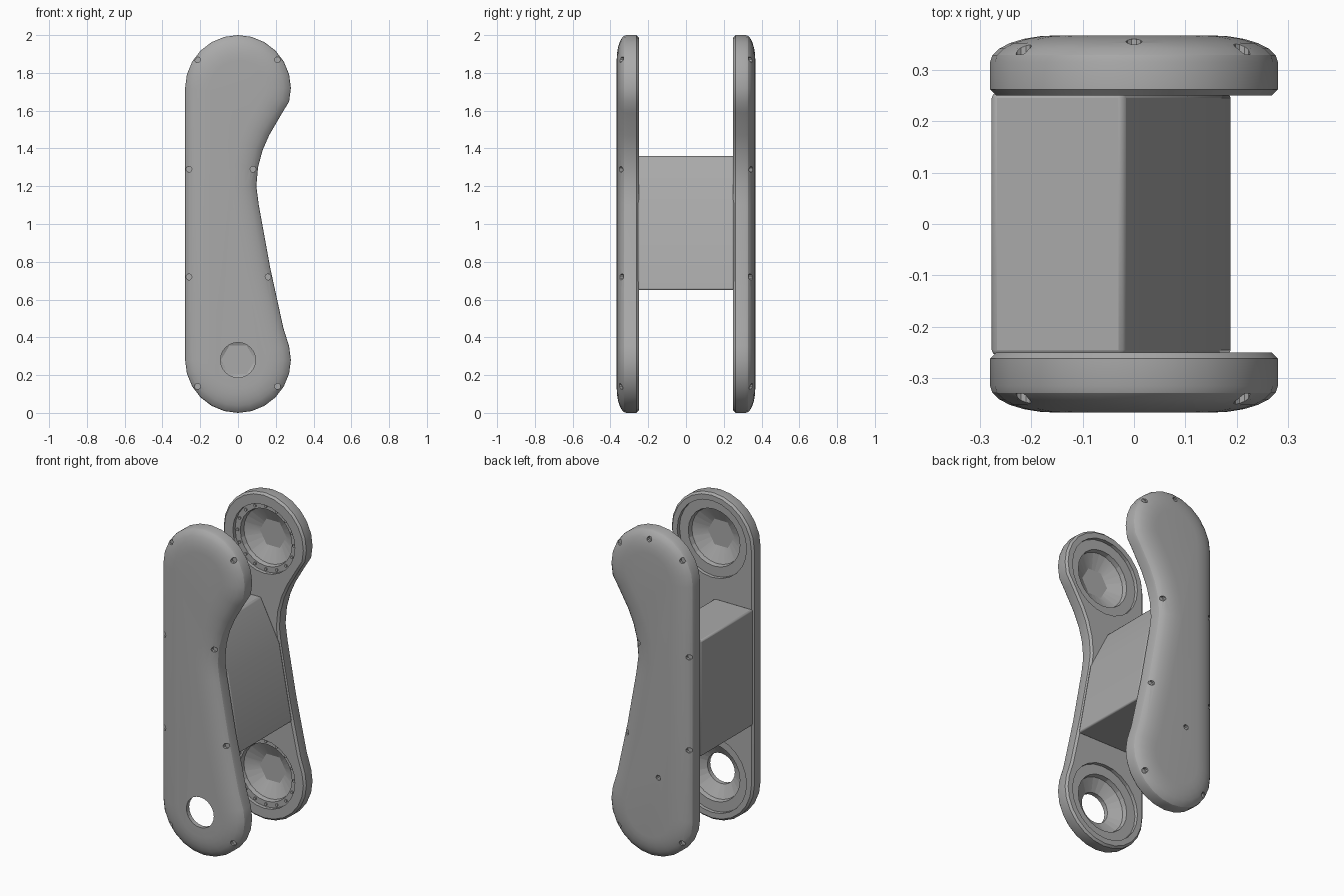
import bpy, bmesh, math
from mathutils import Vector

cube = bpy.data.objects.get("Cube")
if cube:
    bpy.data.objects.remove(cube, do_unlink=True)

grey = bpy.data.materials.new("mid grey")
grey.use_nodes = True
COLOUR = (0.4, 0.4, 0.4, 1)
grey.diffuse_color = COLOUR
grey.node_tree.nodes["Principled BSDF"].inputs["Base Color"].default_value = COLOUR

INNER, SIDE, OUTER = 0.25, 0.315, 0.367   # plate depths measured from the middle
LOW, HIGH, R = 0.28, 1.72, 0.28           # joint heights and end radius


def finish(bm, name):
    bmesh.ops.recalc_face_normals(bm, faces=bm.faces)
    mesh = bpy.data.meshes.new(name)
    bm.to_mesh(mesh)
    bm.free()
    mesh.materials.append(grey)
    ob = bpy.data.objects.new(name, mesh)
    bpy.context.collection.objects.link(ob)
    return ob


def skin(bm, rings):
    """Join rings of points into a closed solid."""
    loops = [[bm.verts.new(p) for p in ring] for ring in rings]
    n = len(loops[0])
    for a, b in zip(loops, loops[1:]):
        for i in range(n):
            bm.faces.new((a[i], a[(i + 1) % n], b[(i + 1) % n], b[i]))
    bm.faces.new(loops[0])
    bm.faces.new(loops[-1])


def arc(z, start, end, steps=12):
    angles = [math.radians(start + (end - start) * i / steps) for i in range(steps + 1)]
    return [Vector((R * math.cos(a), z + R * math.sin(a))) for a in angles]


# Side outline, counter-clockwise: lower end, straight edge, upper end, waist
waist = [(0.24, 0.45), (0.17, 0.77), (0.11, 1.1), (0.097, 1.2), (0.106, 1.3),
         (0.13, 1.39), (0.165, 1.47), (0.235, 1.59)]
OUTLINE = arc(LOW, -180, 15, 13) + [Vector(p) for p in waist] + arc(HIGH, -15, 180, 13)


def inset(amount):
    """Move every outline point inward along its normal."""
    out, n = [], len(OUTLINE)
    for i, p in enumerate(OUTLINE):
        before = (p - OUTLINE[i - 1]).normalized()
        after = (OUTLINE[(i + 1) % n] - p).normalized()
        t = (before + after).normalized()
        out.append(p + Vector((-t.y, t.x)) * amount / t.dot(after))
    return out


def disc(x, z, r, y, n=24, hexagon=False):
    ring = []
    for i in range(n):
        a = 2 * math.pi * i / n
        k = math.cos(math.pi / 6) / math.cos(a % (math.pi / 3) - math.pi / 6) if hexagon else 1
        ring.append((x + r * k * math.cos(a), y, z + r * k * math.sin(a)))
    return ring


def socket(bm, z, s, through):
    """Stepped, faceted bowl cut in the inner face around a joint."""
    lip = 0.235 if s < 0 else 0.21
    rings = [disc(0, z, lip, s * 0.2), disc(0, z, lip, s * 0.272),
             disc(0, z, 0.175, s * 0.272), disc(0, z, 0.17, s * 0.3)]
    if through:
        rings += [disc(0, z, 0.093, s * 0.34), disc(0, z, 0.093, s * 0.5)]
    else:
        rings += [disc(0, z, 0.09, s * 0.34, hexagon=True)]
    skin(bm, rings)


SCREWS = [(-0.215, 1.87), (0.21, 1.87), (-0.26, 1.29), (0.08, 1.29),
          (-0.26, 0.72), (0.16, 0.72), (-0.215, 0.14), (0.21, 0.14)]


def plate(name, s, screws, hole):
    # Rounded on the outside, lightly chamfered on the inside
    profile = [(0.012, INNER), (0, INNER + 0.012)]
    for i in range(7):
        a = math.pi / 2 * i / 6
        profile.append((0.13 * (1 - math.cos(a)), SIDE + (OUTER - SIDE) * math.sin(a)))
    bm = bmesh.new()
    skin(bm, [[(p.x, s * y, p.y) for p in inset(d)] for d, y in profile])
    ob = finish(bm, name)

    # Joint sockets and screw holes
    bm = bmesh.new()
    socket(bm, LOW, s, hole)
    socket(bm, HIGH, s, False)
    for x, z in screws:
        skin(bm, [disc(x, z, 0.016, s * 0.33, 10), disc(x, z, 0.016, s * 0.45, 10)])
    cutter = finish(bm, name + "_cutter")
    cutter.hide_render = True
    mod = ob.modifiers.new("cut", "BOOLEAN")
    mod.object, mod.operation, mod.solver = cutter, "DIFFERENCE", "EXACT"
    smooth(ob)
    bpy.ops.object.modifier_apply(modifier=mod.name)
    bpy.data.objects.remove(cutter, do_unlink=True)
    smooth(ob)


def smooth(ob):
    bpy.ops.object.select_all(action="DESELECT")
    ob.select_set(True)
    bpy.context.view_layer.objects.active = ob
    bpy.ops.object.shade_smooth_by_angle(angle=math.radians(25))


plate("front_plate", -1, SCREWS, True)
plate("back_plate", 1, SCREWS + [(0, 1.95), (-0.07, 0.51)], False)

# Bridge between the plates, with a sloped upper shoulder
section = [(-0.277, 0.65), (0.19, 0.65), (0.106, 1.11), (-0.02, 1.36), (-0.277, 1.36)]
bm = bmesh.new()
skin(bm, [[(x, y, z) for x, z in section] for y in (-0.255, 0.255)])
bridge = finish(bm, "bridge")
bevel = bridge.modifiers.new("soft edges", "BEVEL")
bevel.width, bevel.segments = 0.01, 2
smooth(bridge)

# Ring of small bolts in each back socket
bm = bmesh.new()
for z in (LOW, HIGH):
    for i in range(16):
        a = 2 * math.pi * i / 16
        x, h = 0.192 * math.cos(a), z + 0.192 * math.sin(a)
        skin(bm, [disc(x, h, 0.009, 0.265, 8), disc(x, h, 0.009, 0.275, 8)])
finish(bm, "socket_bolts")
